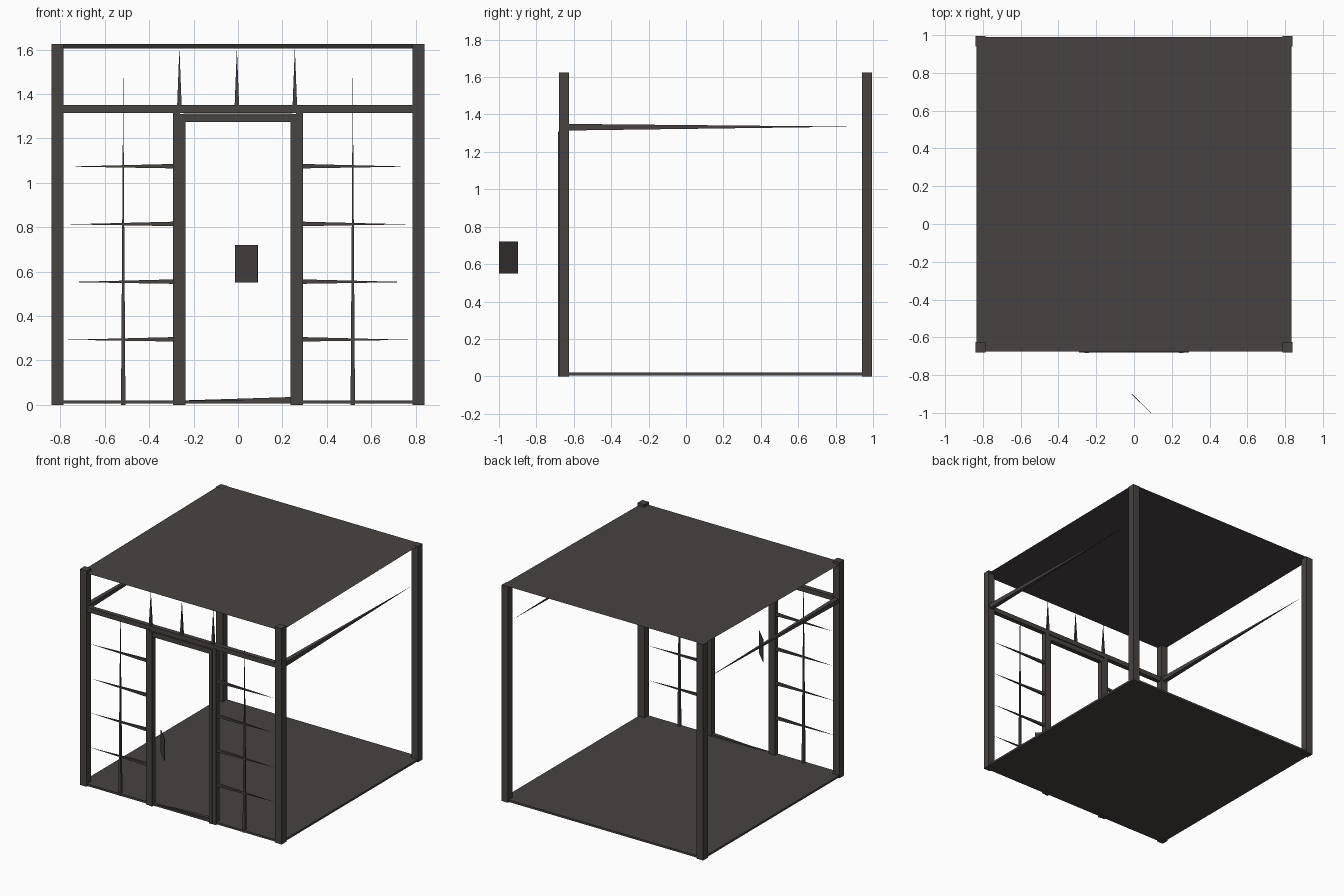
import bpy, bmesh
from mathutils import Vector

cube = bpy.data.objects.get("Cube")
if cube:
    bpy.data.objects.remove(cube, do_unlink=True)

# Single dark metal colour
metal = bpy.data.materials.new("dark_brown_metal")
metal.use_nodes = True
colour = (0.064, 0.056, 0.053, 1)
metal.diffuse_color = colour
metal.node_tree.nodes["Principled BSDF"].inputs["Base Color"].default_value = colour


def finish(name, bm):
    bmesh.ops.recalc_face_normals(bm, faces=bm.faces)
    mesh = bpy.data.meshes.new(name)
    bm.to_mesh(mesh)
    bm.free()
    mesh.materials.append(metal)
    obj = bpy.data.objects.new(name, mesh)
    bpy.context.collection.objects.link(obj)
    return obj


def box(name, xs, ys, zs):
    bm = bmesh.new()
    bmesh.ops.create_cube(bm, size=1)
    for v in bm.verts:
        v.co = [r[0] if c < 0 else r[1] for c, r in zip(v.co, (xs, ys, zs))]
    return finish(name, bm)


def sheet(name, corners):
    bm = bmesh.new()
    bm.faces.new([bm.verts.new(c) for c in corners])
    return finish(name, bm)


def spike(name, base, tip, width):
    """Square bar tapering from its base to a point."""
    base, tip = Vector(base), Vector(tip)
    axis = max(range(3), key=lambda i: abs(tip[i] - base[i]))
    a, b = [Vector([float(i == k) for i in range(3)]) * width / 2
            for k in range(3) if k != axis]
    bm = bmesh.new()
    ring = [bm.verts.new(base + o) for o in (a + b, a - b, -a - b, b - a)]
    end = bm.verts.new(tip)
    bm.faces.new(ring)
    for i in range(4):
        bm.faces.new((ring[i], ring[i - 1], end))
    return finish(name, bm)


FRONT, BACK, SIDE, TOP = -0.68, 0.995, 0.84, 1.625
POST = 0.055
WALL = FRONT + 0.02          # centre plane of the front wall

# Floor slab and thin roof sheet, which rises slightly to the back
box("floor", (-0.835, 0.835), (FRONT + 0.005, BACK - 0.005), (0.005, 0.02))
sheet("roof", [(-0.835, FRONT + 0.005, 1.605), (0.835, FRONT + 0.005, 1.605),
               (0.835, BACK - 0.005, TOP), (-0.835, BACK - 0.005, TOP)])

# Front crossbeam
box("front_beam", (-0.79, 0.79), (FRONT + 0.005, FRONT + 0.04), (1.315, 1.35))

for side, s in (("left", 1), ("right", -1)):
    def span(a, b):
        return sorted((s * a, s * b))

    # Corner posts and tapering side rails
    box(side + "_front_post", span(SIDE - POST, SIDE), (FRONT, FRONT + POST), (0, TOP))
    box(side + "_back_post", span(SIDE - POST, SIDE), (BACK - POST, BACK), (0, TOP))
    spike(side + "_side_rail", (s * 0.815, FRONT + POST, 1.332),
          (s * 0.815, 0.9, 1.335), 0.035)

    # Wall stud and door frame upright
    box(side + "_door_stud", span(0.262, 0.292), (FRONT, FRONT + 0.04), (0, 1.325))
    box(side + "_door_frame", span(0.237, 0.262), (FRONT - 0.004, FRONT + 0.036), (0, 1.31))

    # Window bars
    for i in range(4):
        z = 0.295 + 0.26 * i
        spike(f"{side}_window_bar_{i + 1}", (s * 0.29, WALL, z),
              (s * 0.77, WALL, z - 0.002), 0.02)
    x = s * 0.517
    spike(side + "_window_mullion", (x, WALL, 0), (x, WALL, 1.49), 0.02)

# Door head and threshold
box("door_head", (-0.245, 0.245), (FRONT, FRONT + 0.036), (1.275, 1.312))
spike("door_threshold", (0.24, WALL, 0.02), (-0.24, WALL, 0.02), 0.03)

# Transom bars above the beam
for i, x in enumerate((-0.264, -0.005, 0.256)):
    spike(f"transom_bar_{i + 1}", (x, WALL, 1.35), (x, WALL, 1.61), 0.02)

# Small upright plate standing in front of the doorway
near, far = (0.09, -1.0), (-0.012, -0.9)
plate = sheet("door_plate", [(*far, 0.55), (*near, 0.55), (*near, 0.72), (*far, 0.72)])
thick = plate.modifiers.new("thickness", 'SOLIDIFY')
thick.thickness = 0.003
thick.offset = 0
